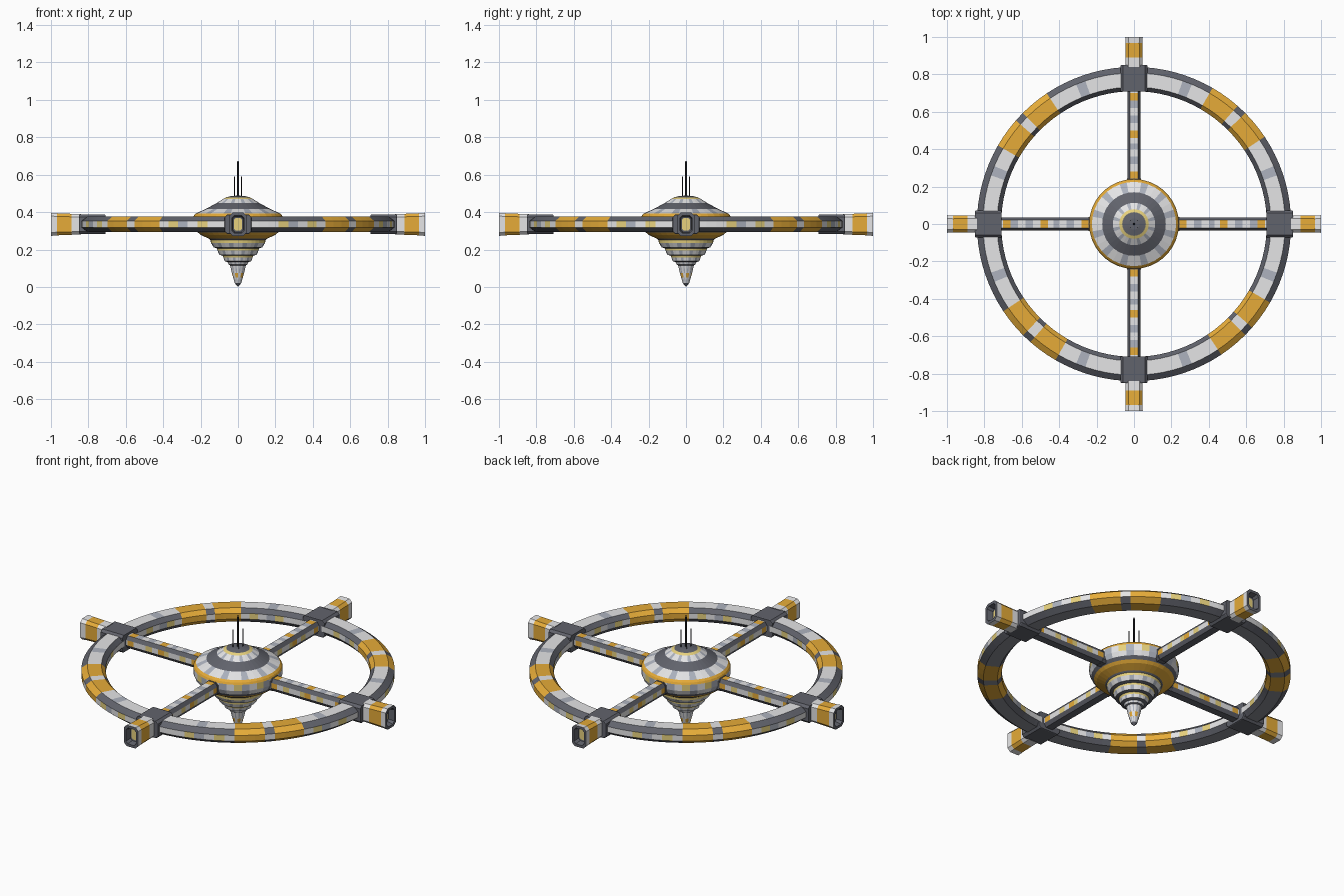
import bpy, bmesh, math
from mathutils import Matrix, Vector

if "Cube" in bpy.data.objects:
    bpy.data.objects.remove(bpy.data.objects["Cube"])

ZC = 0.335  # height of the ring plane


def material(name, rgb):
    m = bpy.data.materials.new(name)
    m.diffuse_color = (*rgb, 1)
    m.use_nodes = True
    m.node_tree.nodes["Principled BSDF"].inputs["Base Color"].default_value = m.diffuse_color
    return m


MATS = [material("light_hull", (0.78, 0.78, 0.79)),
        material("grey_panel", (0.42, 0.45, 0.52)),
        material("dark_hull", (0.12, 0.125, 0.15)),
        material("amber_paint", (0.79, 0.41, 0.04)),
        material("window_glow", (0.85, 0.68, 0.22)),
        material("black_mast", (0.02, 0.02, 0.025)),
        material("belly_grey", (0.26, 0.27, 0.30))]
L, G, D, A, W, K, B = range(7)


def loft(name, rows, colour, loop=False, caps=None, turn=0.0):
    """Skin closed sections; colour(i, j) gives the material of each face."""
    bm = bmesh.new()
    vs = [[bm.verts.new(p) for p in row] for row in rows]
    n, m = len(rows), len(rows[0])
    for i in range(n if loop else n - 1):
        a, b = vs[i], vs[(i + 1) % n]
        for j in range(m):
            k = (j + 1) % m
            bm.faces.new((a[j], a[k], b[k], b[j])).material_index = colour(i, j)
    if caps:
        bm.faces.new(vs[0]).material_index = caps[0]
        bm.faces.new(vs[-1]).material_index = caps[1]
    bmesh.ops.remove_doubles(bm, verts=bm.verts, dist=1e-5)
    bmesh.ops.recalc_face_normals(bm, faces=bm.faces)
    bmesh.ops.transform(bm, matrix=Matrix.Rotation(turn, 4, 'Z'), verts=bm.verts)
    me = bpy.data.meshes.new(name)
    bm.to_mesh(me)
    bm.free()
    for mat in MATS:
        me.materials.append(mat)
    ob = bpy.data.objects.new(name, me)
    bpy.context.collection.objects.link(ob)
    return ob


def octagon(x, w, h, c, cz=None):
    """Chamfered rectangle across x; side 0 is the top, 4 the bottom."""
    cz = cz or c
    pts = [(-w + c, h), (w - c, h), (w, h - cz), (w, cz - h),
           (w - c, -h), (c - w, -h), (-w, cz - h), (-w, h - cz)]
    return [(x, y, ZC + z) for y, z in pts]


# Habitat ring: octagonal section swept round in 3.75 degree panels
section = [(0.732, 0.376), (0.808, 0.376), (0.84, 0.353), (0.84, 0.319),
           (0.808, 0.294), (0.732, 0.294), (0.71, 0.319), (0.71, 0.353)]
SEG = 96


def ring_colour(i, j):
    q = i % (SEG // 4)
    if 9 <= q < 12 or 13 <= q < 16:
        return A
    if j == 0:
        return G if q in (5, 18) else L
    if j in (2, 6):
        return W if q in (4, 7, 17, 20) else G if q in (5, 18) else L
    return B if j == 4 else D


rows = []
for i in range(SEG):
    a = math.tau * i / SEG
    rows.append([(r * math.cos(a), r * math.sin(a), z) for r, z in section])
loft("habitat_ring", rows, ring_colour, loop=True)

# Spokes, junction blocks, docking tubes and root collars, four times
stations = [0.20, 0.24, 0.28, 0.32, 0.36, 0.40, 0.43, 0.46, 0.50, 0.54,
            0.58, 0.62, 0.66, 0.70, 0.73]
top_strip = [A, A, L, G, L, G, L, A, L, G, L, G, A, L, L]


def spoke_colour(i, j):
    if j == 0:
        return top_strip[i]
    if j in (2, 6):
        return A if top_strip[i] == A else W if i % 3 == 0 else L
    return D


def dock_colour(i, j):
    if i == 1:
        return A
    return L if i in (0, 2) else D


for n in range(4):
    t = n * math.pi / 2
    loft(f"spoke_{n}", [octagon(x, 0.035, 0.036, 0.013, 0.021) for x in stations],
         spoke_colour, caps=(D, D), turn=t)
    loft(f"spoke_collar_{n}",
         [octagon(x, 0.037, 0.038, 0.014) for x in (0.215, 0.244)],
         lambda i, j: D, caps=(D, D), turn=t)
    loft(f"junction_block_{n}",
         [octagon(x, w, h, 0.014) for x, w, h in
          ((0.708, 0.071, 0.050), (0.712, 0.072, 0.052),
           (0.845, 0.072, 0.052), (0.85, 0.07, 0.05))],
         lambda i, j: D, caps=(D, D), turn=t)
    loft(f"docking_tube_{n}",
         [octagon(x, w, h, c) for x, w, h, c in
          ((0.84, 0.045, 0.055, 0.016), (0.89, 0.045, 0.056, 0.016),
           (0.967, 0.045, 0.059, 0.017), (1.0, 0.047, 0.062, 0.018),
           (1.0, 0.033, 0.047, 0.013), (0.965, 0.028, 0.040, 0.011),
           (0.964, 0.022, 0.033, 0.010))],
         dock_colour, caps=(D, W), turn=t)

# Hub: stepped lathe profile (radius, height, colour of the band above)
hub = [(0.0, 0.0, D), (0.017, 0.02, L), (0.026, 0.05, A), (0.033, 0.075, L),
       (0.042, 0.115, D), (0.05, 0.12, L), (0.055, 0.132, D),
       (0.072, 0.138, L), (0.078, 0.157, W), (0.082, 0.167, D),
       (0.10, 0.172, L), (0.11, 0.195, W), (0.112, 0.206, D),
       (0.13, 0.212, L), (0.145, 0.236, W), (0.147, 0.25, D),
       (0.155, 0.258, A), (0.20, 0.278, A), (0.215, 0.292, D),
       (0.229, 0.309, L), (0.24, 0.335, L), (0.24, 0.372, A),
       (0.235, 0.383, A), (0.225, 0.393, L), (0.17, 0.418, D),
       (0.113, 0.449, L), (0.079, 0.471, W),
       (0.063, 0.479, D), (0.03, 0.487, D), (0.0, 0.488, D)]
HS = 36


def hub_colour(i, j):
    c, z = hub[i][2], hub[i][1]
    if c == L and j % 3 == 1:
        return G
    if 0.33 < z < 0.34 and j % 9 in (3, 6):
        return W
    if z == 0.05 and j % 6 > 2:
        return L
    return c


def circle(r, z, n, x=0.0, y=0.0):
    return [(x + r * math.cos(math.tau * k / n),
             y + r * math.sin(math.tau * k / n), z) for k in range(n)]


loft("hub", [circle(r, z, HS) for r, z, _ in hub], hub_colour)

# Masts on top of the hub
loft("main_mast", [circle(r, z, 8) for r, z in
                   ((0.006, 0.48), (0.005, 0.56), (0.005, 0.565), (0.004, 0.672))],
     lambda i, j: K, caps=(K, K))
for n, (sx, sy) in enumerate(((1, 1), (-1, 1), (-1, -1), (1, -1))):
    loft(f"side_mast_{n}",
         [circle(0.002, z, 6, 0.019 * sx, 0.019 * sy) for z in (0.48, 0.59)],
         lambda i, j: K, caps=(K, K))
